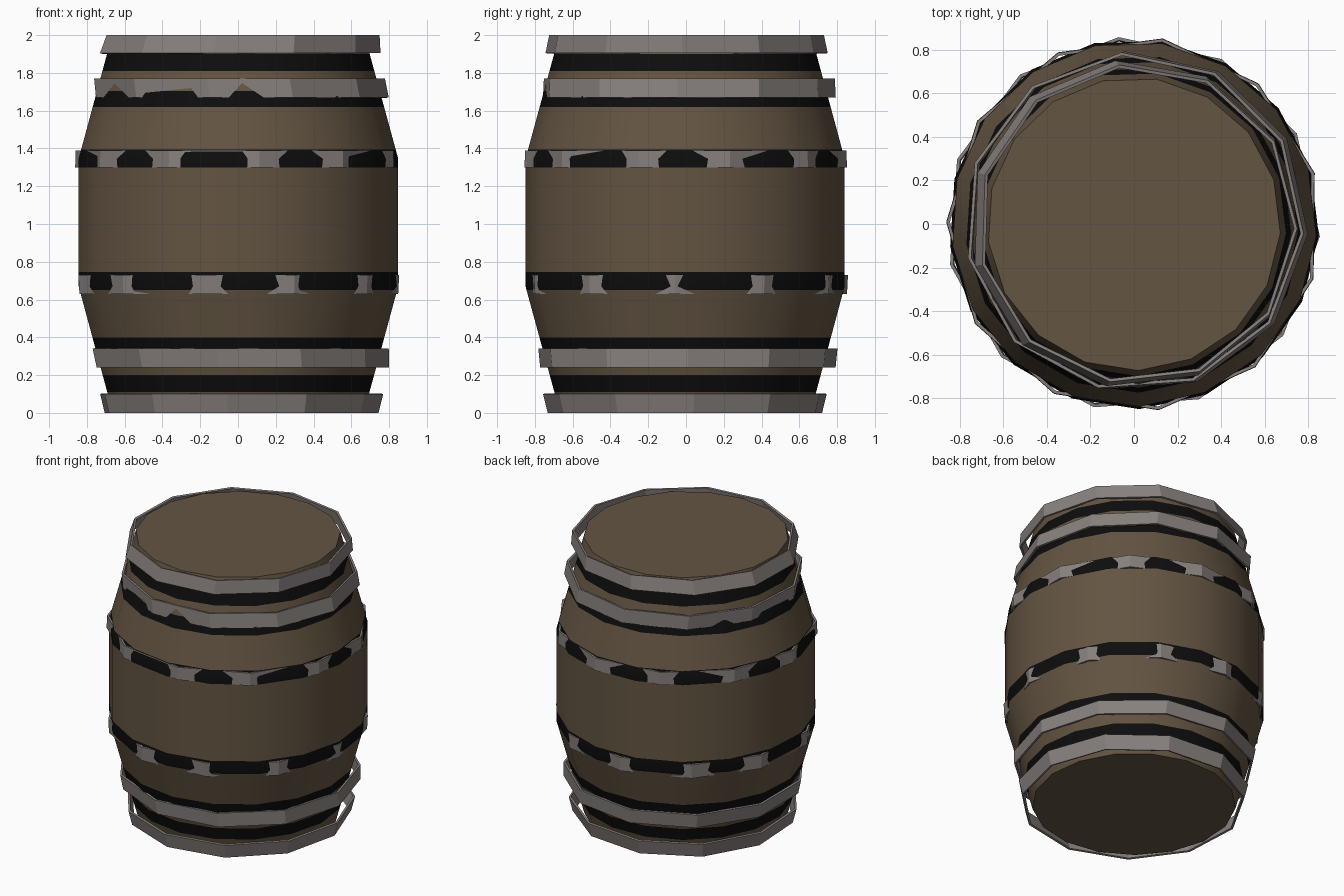
import bpy, math

if "Cube" in bpy.data.objects:
    bpy.data.objects.remove(bpy.data.objects["Cube"])


def material(name, rgb):
    m = bpy.data.materials.new(name)
    m.diffuse_color = (*rgb, 1)
    m.use_nodes = True
    m.node_tree.nodes["Principled BSDF"].inputs["Base Color"].default_value = m.diffuse_color
    return m


WOOD = material("brown wood", (0.125, 0.089, 0.054))
DARK = material("black band", (0.004, 0.004, 0.004))
METAL = material("grey metal", (0.24, 0.215, 0.205))


def new_object(name, verts, faces, mats):
    me = bpy.data.meshes.new(name)
    me.from_pydata(verts, [], faces)
    for m in mats:
        me.materials.append(m)
    me.update()
    ob = bpy.data.objects.new(name, me)
    bpy.context.collection.objects.link(ob)
    return ob


def ring(n, r, z, phase, dx=0.0, dy=0.0):
    return [(dx + r * math.cos(math.radians(phase) + 2 * math.pi * i / n),
             dy + r * math.sin(math.radians(phase) + 2 * math.pi * i / n), z)
            for i in range(n)]


def walls(n, rings):
    return [(k * n + i, k * n + (i + 1) % n, (k + 1) * n + (i + 1) % n, (k + 1) * n + i)
            for k in range(rings - 1) for i in range(n)]


# Barrel body: straight middle, tapered ends, dark bands cut into the wall
bands = [(0.11, 0.20), (0.32, 0.40), (0.65, 0.745), (1.30, 1.395), (1.62, 1.705), (1.81, 1.90)]
levels = sorted({0.0, 0.67, 1.345, 1.995} | {z for b in bands for z in b})


def body_radius(z):
    out = max(0.0, 0.67 - z, z - 1.345)
    return 0.85 - 0.18 * out / 0.66


N = 17
verts = []
for z in levels:
    verts += ring(N, body_radius(z), z, -88.3)
faces = walls(N, len(levels))
faces.append(tuple(reversed(range(N))))
faces.append(tuple(range(N * (len(levels) - 1), N * len(levels))))
body = new_object("barrel_body", verts, faces, [WOOD, DARK])
for p in body.data.polygons:
    if abs(p.normal.z) < 0.8:
        p.use_smooth = True
        if any(a < p.center.z < b for a, b in bands):
            p.material_index = 1
bpy.context.view_layer.objects.active = body
body.select_set(True)
bpy.ops.object.shade_smooth_by_angle(angle=math.radians(40))

# Loose metal hoops: z low, z high, radius low, radius high, phase, centre, lean of top edge
hoops = [
    (0.0, 0.10, 0.735, 0.76, -95, (0.01, 0.0), 0.0),
    (0.24, 0.34, 0.79, 0.80, 0, (0.01, 0.01), -0.012),
    (0.63, 0.73, 0.855, 0.86, -102, (-0.005, 0.0), 0.0),
    (1.30, 1.39, 0.862, 0.86, -17, (0.0, 0.0), 0.0),
    (1.67, 1.77, 0.785, 0.78, -4, (0.015, 0.01), -0.015),
    (1.905, 2.0, 0.755, 0.735, 162, (0.0, 0.0), 0.015),
]
H = 11
for k, (z0, z1, r0, r1, ph, (cx, cy), lean) in enumerate(hoops):
    hoop = new_object(f"hoop_{k + 1}",
                      ring(H, r0, z0, ph, cx, cy) + ring(H, r1, z1, ph, cx + lean, cy),
                      walls(H, 2), [METAL])
    mod = hoop.modifiers.new("thickness", "SOLIDIFY")
    mod.thickness = 0.015
    mod.offset = -1
